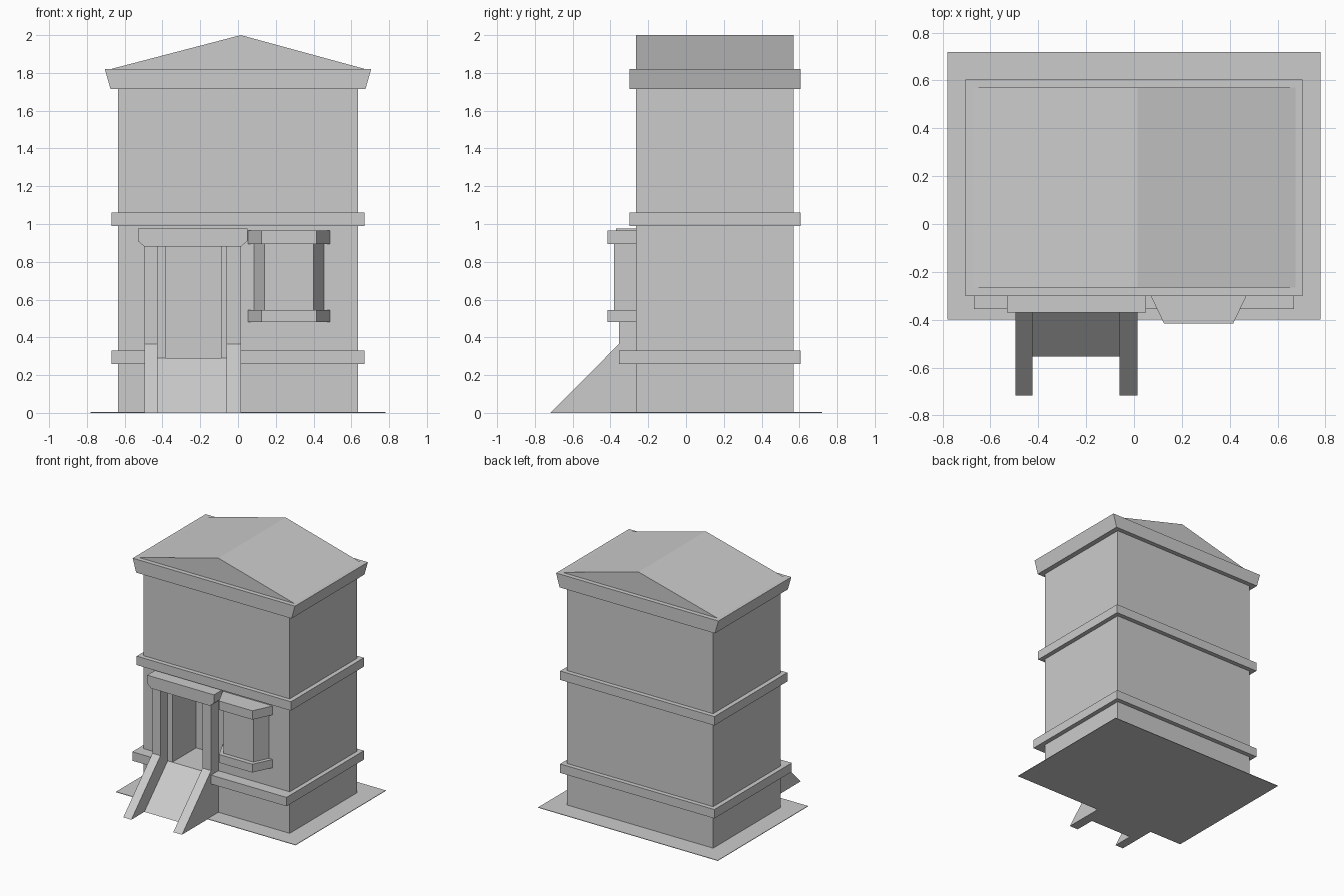
import bpy
import bmesh

cube = bpy.data.objects.get("Cube")
if cube:
    bpy.data.objects.remove(cube, do_unlink=True)

stone = bpy.data.materials.new("light_grey_stone")
stone.use_nodes = True
GREY = (0.6, 0.6, 0.6, 1)
stone.diffuse_color = GREY
stone.node_tree.nodes["Principled BSDF"].inputs["Base Color"].default_value = GREY


def prism(name, axis, profile, low, high):
    """Extrude a 2D profile along an axis; the profile uses the other two axes in order."""
    def place(p, t):
        return {"x": (t, *p), "y": (p[0], t, p[1]), "z": (*p, t)}[axis]
    bm = bmesh.new()
    ends = [[bm.verts.new(place(p, t)) for p in profile] for t in (low, high)]
    for ring in ends:
        bm.faces.new(ring)
    for i in range(len(profile)):
        j = (i + 1) % len(profile)
        bm.faces.new((ends[0][i], ends[0][j], ends[1][j], ends[1][i]))
    bmesh.ops.recalc_face_normals(bm, faces=bm.faces)
    mesh = bpy.data.meshes.new(name)
    bm.to_mesh(mesh)
    bm.free()
    mesh.materials.append(stone)
    obj = bpy.data.objects.new(name, mesh)
    bpy.context.collection.objects.link(obj)
    return obj


def box(name, x, y, z):
    return prism(name, "z", [(x[0], y[0]), (x[1], y[0]), (x[1], y[1]), (x[0], y[1])], *z)


FRONT, BACK, SIDE = -0.265, 0.57, 0.635
PORCH, FLOOR, LINTEL = -0.355, 0.29, 0.88

# Ground plate and main block with a deep doorway
box("ground_plate", (-0.78, 0.78), (-0.4, 0.72), (0, 0.004))
walls = box("walls", (-SIDE, SIDE), (FRONT, BACK), (0.002, 1.72))
cutter = box("doorway_cutter", (-0.385, -0.09), (-0.5, 0.03), (FLOOR, LINTEL))
cutter.hide_render = True
cut = walls.modifiers.new("doorway", "BOOLEAN")
cut.operation, cut.solver, cut.object = "DIFFERENCE", "EXACT", cutter
bpy.context.view_layer.objects.active = walls
bpy.ops.object.modifier_apply(modifier=cut.name)
bpy.data.objects.remove(cutter, do_unlink=True)

# Middle band runs all round; the lower band is broken by the porch
EDGE, REAR = 0.67, 0.605
box("middle_band", (-EDGE, EDGE), (-0.3, REAR), (0.99, 1.06))
prism("lower_band", "z", [
    (-0.46, PORCH), (-EDGE, PORCH), (-EDGE, REAR), (EDGE, REAR), (EDGE, PORCH),
    (-0.02, PORCH), (-0.02, FRONT), (SIDE - 0.01, FRONT), (SIDE - 0.01, BACK - 0.01),
    (0.01 - SIDE, BACK - 0.01), (0.01 - SIDE, FRONT), (-0.46, FRONT)], 0.26, 0.33)

# Flared cornice and gable roof
prism("cornice", "y", [(-0.675, 1.715), (0.675, 1.715), (0.705, 1.82), (-0.705, 1.82)],
      -0.3, REAR)
prism("gable_roof", "y", [(-0.675, 1.82), (0.675, 1.82), (0.015, 2)], FRONT, BACK)

# Porch: a pillar with a sloping cheek wall on each side, and a ramp between
for side, x0, x1 in (("right", -0.495, -0.425), ("left", -0.06, 0.015)):
    prism(side + "_pillar_and_cheek", "x", [
        (-0.717, 0), (FRONT, 0), (FRONT, LINTEL), (PORCH, LINTEL), (PORCH, 0.365)], x0, x1)
prism("entrance_ramp", "x", [(-0.555, 0), (FRONT, 0), (FRONT, FLOOR)], -0.425, -0.06)
prism("door_lintel", "y", [
    (-0.53, 0.975), (-0.53, 0.91), (-0.495, LINTEL), (0.015, LINTEL), (0.05, 0.91),
    (0.05, 0.975)], -0.37, FRONT)


# Bay window with matching slabs below and above
def bay(name, half_back, half_front, depth, z0, z1):
    mid = 0.27
    prism(name, "z", [(mid - half_back, FRONT), (mid - half_front, depth),
                      (mid + half_front, depth), (mid + half_back, FRONT)], z0, z1)


bay("bay_window", 0.185, 0.13, -0.38, 0.545, 0.895)
bay("bay_sill", 0.217, 0.145, -0.415, 0.48, 0.545)
bay("bay_cap", 0.217, 0.145, -0.415, 0.895, 0.965)
